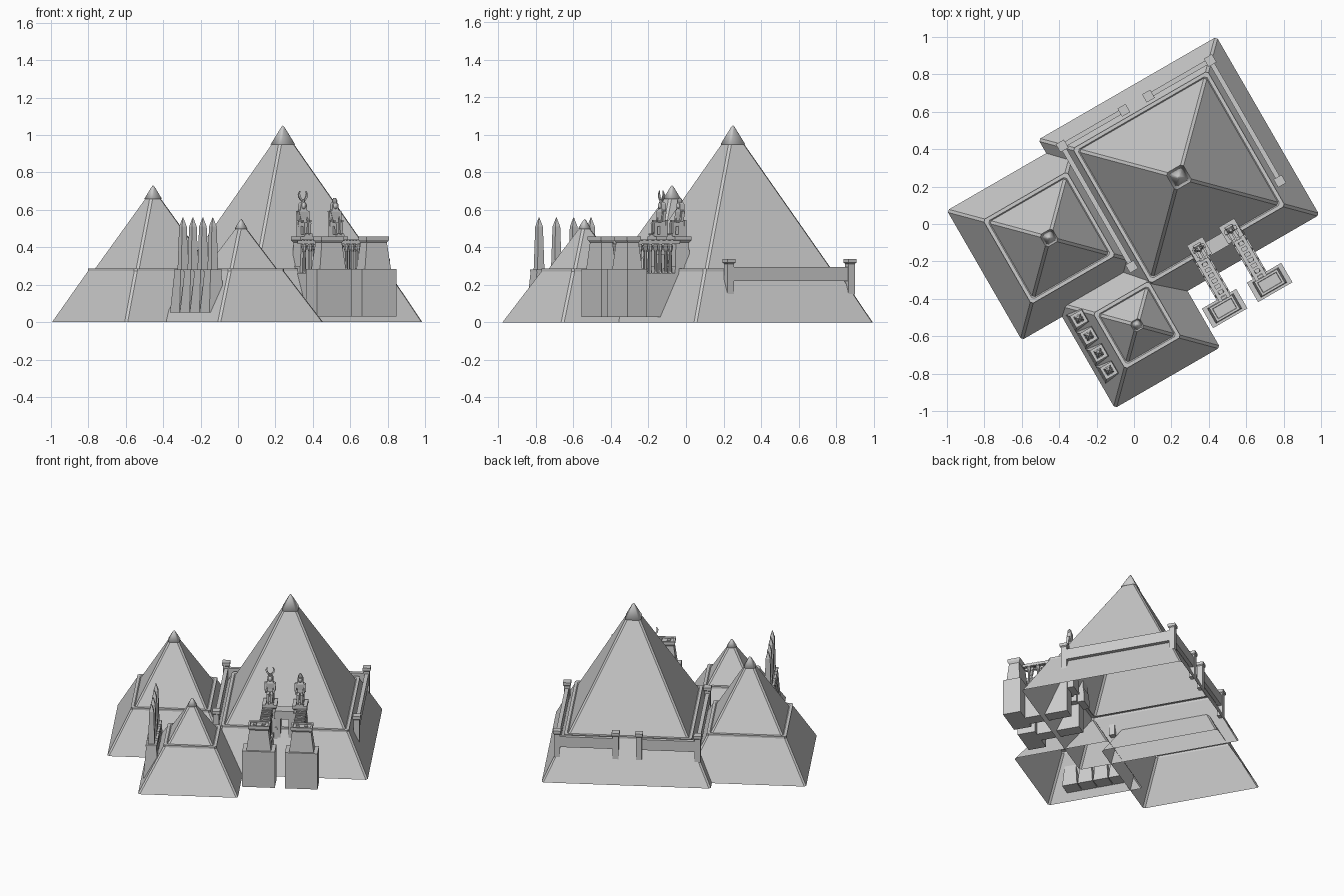
import bpy, bmesh, math
from mathutils import Matrix, Vector

stone = bpy.data.materials.new("grey_stone")
stone.diffuse_color = (0.6, 0.6, 0.6, 1)

# Everything is laid out square to the great pyramid, then turned 30 degrees
PLACE = Matrix.Translation((0.24, 0.25, 0)) @ Matrix.Rotation(math.radians(30), 4, 'Z')


def finish(name, bm, smooth=False):
    bm.transform(PLACE)
    me = bpy.data.meshes.new(name)
    bm.to_mesh(me)
    bm.free()
    me.materials.append(stone)
    if smooth:
        for p in me.polygons:
            p.use_smooth = True
    ob = bpy.data.objects.new(name, me)
    bpy.context.collection.objects.link(ob)
    return ob


def loft(bm, x, y, rings, cut=0, sides=4, bottom=True, top=True):
    """Stack rings (z, half_x, half_y[, dx, dy]); cut chamfers the corners."""
    loops = []
    for z, hx, hy, *off in rings:
        dx, dy = off if off else (0, 0)
        if sides > 4:
            pts = [(hx * math.cos(a), hy * math.sin(a))
                   for a in (math.tau * i / sides for i in range(sides))]
        elif cut:
            c = min(cut, hx * 0.5)
            pts = [(hx, -hy + c), (hx, hy - c), (hx - c, hy), (-hx + c, hy),
                   (-hx, hy - c), (-hx, -hy + c), (-hx + c, -hy), (hx - c, -hy)]
        else:
            pts = [(hx, -hy), (hx, hy), (-hx, hy), (-hx, -hy)]
        loops.append([bm.verts.new((x + dx + px, y + dy + py, z)) for px, py in pts])
    for a, b in zip(loops, loops[1:]):
        n = len(a)
        for i in range(n):
            j = (i + 1) % n
            bm.faces.new((a[i], a[j], b[j], b[i]))
    if bottom:
        bm.faces.new(loops[0][::-1])
    if top:
        bm.faces.new(loops[-1])


def box(bm, x, y, z0, z1, hx, hy):
    loft(bm, x, y, [(z0, hx, hy), (z1, hx, hy)])


def ball(bm, x, y, z, r, tall=1.0):
    m = Matrix.Translation((x, y, z)) @ Matrix.Diagonal((r, r, r * tall, 1))
    bmesh.ops.create_uvsphere(bm, u_segments=12, v_segments=8, radius=1, matrix=m)


# Pyramids: hollow lower stage, stone rim, upper stage and smooth capstone
def pyramid(name, x, y, half, height, cap_z):
    def at(z):
        return half * (1 - z / height)
    low, up, cap = at(0.28) + 0.013, at(0.28) - 0.012, at(cap_z)
    bm = bmesh.new()
    loft(bm, x, y, [(0, half, half), (0.272, low, low), (0.286, low, low),
                    (0.286, up + 0.006, up + 0.006), (0.28, up, up),
                    (cap_z, cap - 0.004, cap - 0.004)],
         cut=0.012, bottom=False, top=False)
    finish(name, bm)
    bm = bmesh.new()
    loft(bm, x, y, [(cap_z - 0.002, cap - 0.004, cap - 0.004), (cap_z, cap, cap),
                    (height - 0.008, 0.008, 0.008), (height, 0.001, 0.001)],
         cut=0.012, bottom=False)
    finish(name + "_capstone", bm, smooth=True)


FX, FY = -0.589, -0.573
pyramid("great_pyramid", 0, 0, 0.55, 1.05, 0.95)
pyramid("middle_pyramid", -0.763, 0.066, 0.40, 0.73, 0.66)
pyramid("small_pyramid", FX, FY, 0.325, 0.55, 0.50)

# Enclosure walls around three sides, with a gateway at the back
W = 0.457
bm = bmesh.new()
for s in (-1, 1):
    box(bm, s * W, (W - 0.288) / 2, 0.22, 0.295, 0.013, (W + 0.288) / 2)
    box(bm, s * (W + 0.075) / 2, W, 0.22, 0.295, (W - 0.075) / 2, 0.013)
finish("enclosure_walls", bm)

# Wall posts with capping blocks
bm = bmesh.new()
for s in (-1, 1):
    for x, y in ((W, W), (W, -0.288), (0.076, W)):
        loft(bm, s * x, y, [(0.15, 0.019, 0.019), (0.312, 0.019, 0.019),
                            (0.318, 0.025, 0.025), (0.338, 0.025, 0.025)])
finish("wall_posts", bm)

# Row of obelisks on flared pedestals
for i in range(4):
    x, y = FX - 0.252, FY + 0.185 - 0.1065 * i
    bm = bmesh.new()
    loft(bm, x, y, [(0.05, 0.051, 0.051), (0.27, 0.033, 0.033),
                    (0.27, 0.036, 0.036), (0.282, 0.036, 0.036)])
    finish(f"obelisk_pedestal_{i + 1}", bm)
    bm = bmesh.new()
    loft(bm, x, y, [(0.28, 0.021, 0.021), (0.51, 0.015, 0.015), (0.56, 0.001, 0.001)])
    finish(f"obelisk_{i + 1}", bm)


# Seated statue facing the front, on its throne
def statue(name, x, y, horned):
    bm = bmesh.new()
    box(bm, x, y + 0.008, 0.455, 0.515, 0.024, 0.024)
    box(bm, x, y + 0.028, 0.455, 0.545, 0.022, 0.006)
    box(bm, x, y - 0.03, 0.455, 0.468, 0.025, 0.024)
    for s in (-1, 1):
        box(bm, x + s * 0.012, y - 0.016, 0.512, 0.532, 0.009, 0.03)       # thigh
        loft(bm, x + s * 0.012, y - 0.038, [(0.466, 0.007, 0.008),
                                            (0.53, 0.009, 0.009)])        # shin
        box(bm, x + s * 0.012, y - 0.046, 0.466, 0.475, 0.008, 0.014)      # foot
        loft(bm, x + s * 0.03, y + 0.008, [(0.54, 0.006, 0.008, 0, -0.006),
                                           (0.594, 0.007, 0.009)])        # upper arm
        box(bm, x + s * 0.024, y - 0.013, 0.534, 0.546, 0.006, 0.022)      # forearm
    loft(bm, x, y + 0.008, [(0.515, 0.02, 0.014), (0.55, 0.017, 0.012),
                            (0.592, 0.031, 0.014), (0.603, 0.012, 0.01)])  # torso
    loft(bm, x, y + 0.01, [(0.59, 0.021, 0.012), (0.63, 0.018, 0.014),
                           (0.642, 0.01, 0.01)])                          # headdress
    ball(bm, x, y + 0.001, 0.622, 0.014, 1.25)
    if horned:
        loft(bm, x, y + 0.006, [(0.638, 0.01, 0.01), (0.655, 0.012, 0.012)], sides=8)
        for s in (-1, 1):
            loft(bm, x, y + 0.006, [(0.65, 0.006, 0.006, s * 0.008, 0),
                                    (0.67, 0.006, 0.005, s * 0.022, 0),
                                    (0.685, 0.005, 0.004, s * 0.025, 0),
                                    (0.702, 0.002, 0.002, s * 0.018, 0)])  # horn
    else:
        loft(bm, x, y + 0.006, [(0.635, 0.013, 0.013), (0.65, 0.015, 0.015),
                                (0.664, 0.007, 0.007)], sides=8)          # crown
    finish(name, bm)


# Temple: mirrored gate towers, colonnades and statue plinths
for side, s in (("left", -1), ("right", 1)):
    tx, ty, ax = s * 0.139, -0.73, s * 0.112
    bm = bmesh.new()
    box(bm, tx, ty, 0.03, 0.285, 0.106, 0.06)
    finish(f"{side}_tower_base", bm)
    bm = bmesh.new()
    loft(bm, tx, ty, [(0.285, 0.08, 0.046), (0.425, 0.062, 0.034),
                      (0.44, 0.07, 0.043), (0.458, 0.07, 0.043),
                      (0.458, 0.058, 0.031), (0.45, 0.056, 0.029)])
    for k in (-1, 1):
        box(bm, tx + k * 0.028, ty, 0.44, 0.458, 0.011, 0.011)
    finish(f"{side}_tower", bm)

    bm = bmesh.new()
    box(bm, ax, -0.53, 0.03, 0.262, 0.042, 0.15)
    finish(f"{side}_colonnade_base", bm)

    bm = bmesh.new()
    for k in (-1, 1):
        for j in range(4):
            loft(bm, ax + k * 0.024, -0.65 + j * 0.062,
                 [(0.26, 0.013, 0.013), (0.272, 0.009, 0.009), (0.375, 0.008, 0.008),
                  (0.39, 0.013, 0.013), (0.408, 0.016, 0.016), (0.415, 0.01, 0.01),
                  (0.42, 0.01, 0.01)], sides=8)
    finish(f"{side}_columns", bm)

    bm = bmesh.new()
    for k in (-1, 1):
        box(bm, ax + k * 0.024, -0.55, 0.418, 0.436, 0.01, 0.14)
    for j in range(7):
        box(bm, ax, -0.66 + j * 0.034, 0.424, 0.441, 0.03, 0.008)
    finish(f"{side}_colonnade_roof", bm)

    px, py = s * 0.098, -0.39
    bm = bmesh.new()
    loft(bm, px, py, [(0.2, 0.054, 0.054), (0.3, 0.05, 0.05), (0.3, 0.045, 0.045),
                      (0.425, 0.038, 0.04), (0.438, 0.048, 0.052), (0.458, 0.048, 0.052)])
    finish(f"{side}_statue_plinth", bm)
    statue(f"{side}_statue", px, py, s < 0)

# Doorway joining the two plinths
bm = bmesh.new()
box(bm, 0, -0.41, 0.36, 0.405, 0.07, 0.032)
box(bm, 0, -0.41, 0.405, 0.42, 0.06, 0.038)
for s in (-1, 1):
    box(bm, s * 0.042, -0.41, 0.2, 0.36, 0.016, 0.028)
finish("temple_doorway", bm)
